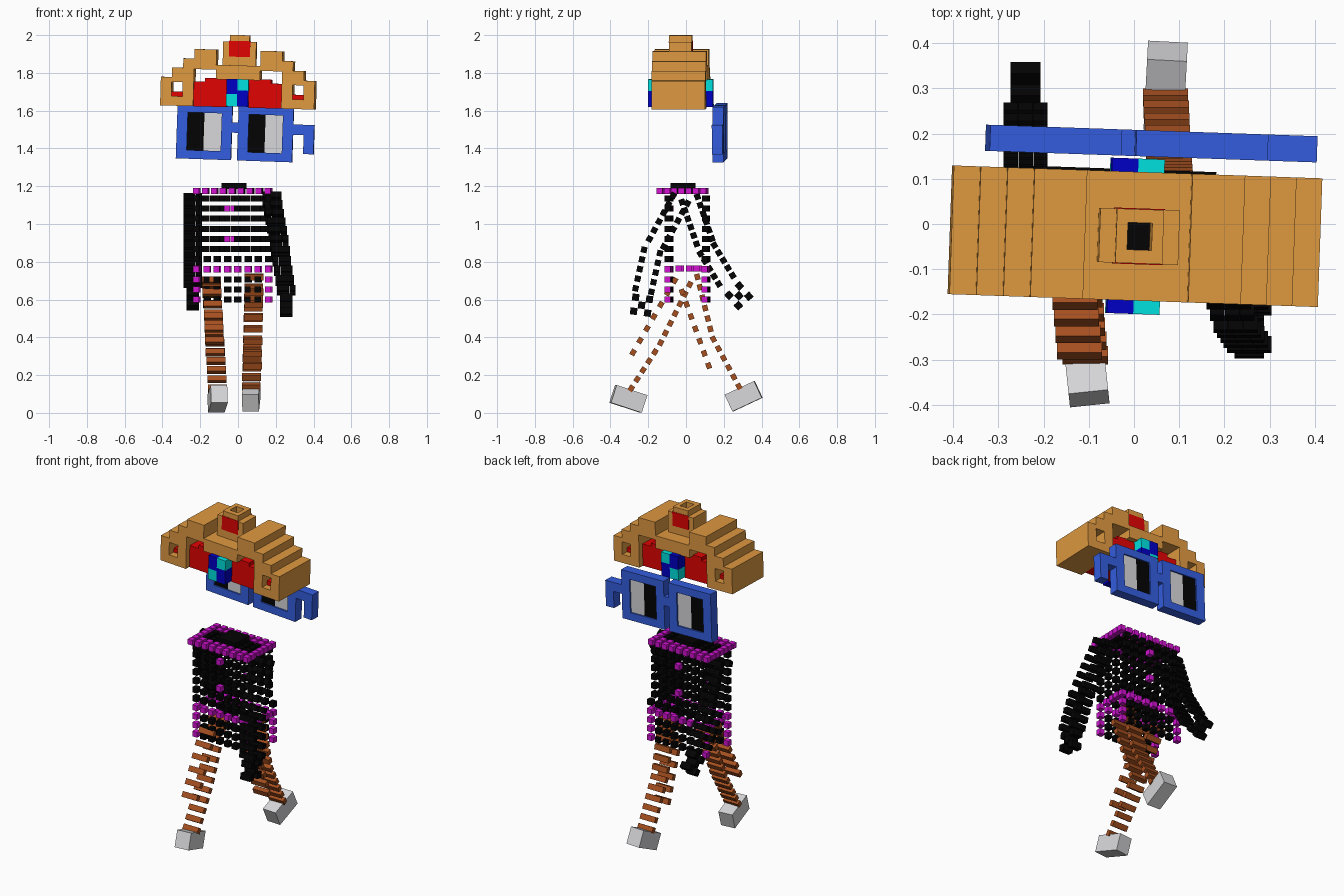
import bpy, bmesh
from math import radians, atan2
from mathutils import Matrix, Vector

if "Cube" in bpy.data.objects:
    bpy.data.objects.remove(bpy.data.objects["Cube"])


def material(name, rgb):
    m = bpy.data.materials.new(name)
    m.use_nodes = True
    m.diffuse_color = (*rgb, 1)
    bsdf = next(n for n in m.node_tree.nodes if n.type == 'BSDF_PRINCIPLED')
    bsdf.inputs["Base Color"].default_value = (*rgb, 1)
    return m


TAN = material("tan", (0.74, 0.32, 0.052))
RED = material("red", (0.76, 0.001, 0.001))
NAVY = material("navy", (0, 0, 0.56))
CYAN = material("cyan", (0, 0.76, 0.74))
BLUE = material("blue", (0.034, 0.11, 0.74))
BLACK = material("black", (0.001, 0.001, 0.001))
GREY = material("grey", (0.68, 0.68, 0.7))
RUST = material("rust", (0.38, 0.08, 0.014))
MAGENTA = material("magenta", (0.65, 0.006, 0.65))


class Part:
    """A mesh put together from coloured boxes."""

    def __init__(self, name, matrix=Matrix()):
        self.name, self.matrix = name, matrix
        self.bm, self.mats = bmesh.new(), []

    def cube(self, centre, size, mat, rot=Matrix()):
        if mat not in self.mats:
            self.mats.append(mat)
        m = Matrix.Translation(centre) @ rot @ Matrix.Diagonal((*size, 1))
        made = bmesh.ops.create_cube(self.bm, size=1, matrix=m)
        for f in {f for v in made['verts'] for f in v.link_faces}:
            f.material_index = self.mats.index(mat)

    def box(self, x0, x1, y0, y1, z0, z1, mat):
        self.cube(((x0 + x1) / 2, (y0 + y1) / 2, (z0 + z1) / 2),
                  (abs(x1 - x0), abs(y1 - y0), abs(z1 - z0)), mat)

    def finish(self):
        mesh = bpy.data.meshes.new(self.name)
        self.bm.to_mesh(mesh)
        self.bm.free()
        for m in self.mats:
            mesh.materials.append(m)
        ob = bpy.data.objects.new(self.name, mesh)
        ob.matrix_world = self.matrix
        bpy.context.collection.objects.link(ob)


def tilted(x, y, z, roll):
    return (Matrix.Translation((x, y, z)) @ Matrix.Rotation(radians(-2), 4, 'Z')
            @ Matrix.Rotation(radians(roll), 4, 'Y'))


# Hat: stepped columns, mirrored, with openings running front to back
COL, ROW, DEPTH = 0.0583, 0.0505, 0.1425
hat_frame = tilted(0, -0.027, 1.617, 1.6)
hat = Part("hat", hat_frame)
lining = Part("hat_lining", hat_frame)
columns = [(0, 0, 3), (1, 0, 1), (1, 2.5, 4), (2, 0, 5), (3, 3.9, 6),
           (4, 3.9, 6), (5, 2.9, 4.4)]
for s in (-1, 1):
    for c, low, high in columns:
        hat.box(s * (7 - c) * COL, s * (6 - c) * COL, -DEPTH, DEPTH,
                low * ROW, high * ROW, TAN)
    # centre bridge, leaving a shaft open in the middle
    hat.box(-COL, COL, s * 0.03, s * DEPTH, 2.9 * ROW, 4.4 * ROW, TAN)
    hat.box(s * 0.03, s * COL, -0.03, 0.03, 2.9 * ROW, 4.4 * ROW, TAN)
    for c, low, high, d in [(1, 1, 1.5, 0.1), (3, 0, 2.6, 0.11),
                            (4, 0, 3, 0.11), (5, 0, 2.9, 0.11)]:
        lining.box(s * (7 - c) * COL, s * (6 - c) * COL, -d, d,
                   low * ROW, high * ROW, RED)
hat.finish()
lining.finish()

# Hollow peak with red plates front and back
peak = Part("hat_peak", hat_frame @ Matrix.Translation((0.002, 0, 0)))
for s in (-1, 1):
    peak.box(s * 0.052, s * 0.088, -0.06, 0.06, 0.2, 0.348, TAN)
    peak.box(s * 0.027, s * 0.052, -0.06, 0.06, 0.2, 0.383, TAN)
    peak.box(-0.027, 0.027, s * 0.03, s * 0.06, 0.2, 0.383, TAN)
    peak.box(-0.056, 0.056, s * 0.06, s * 0.062, 0.268, 0.352, RED)
peak.finish()

# Two-colour emblem on both faces of the hat
emblem = Part("hat_emblem", hat_frame)
for s in (-1, 1):
    y0, y1 = s * 0.09, s * 0.172
    emblem.box(-COL, 0, y0, y1, 0.005, 0.07, CYAN)
    emblem.box(-COL, 0, y0, y1, 0.07, 0.15, NAVY)
    emblem.box(0, COL, y0, y1, 0.005, 0.09, NAVY)
    emblem.box(0, COL, y0, y1, 0.09, 0.15, CYAN)
emblem.finish()

# Glasses: two square frames, bridge and one side arm
glasses = Part("glasses", tilted(-0.016, 0.18, 1.483, 2))
lenses = Part("lenses", glasses.matrix)
for s in (-1, 1):
    cx, half, hole = s * 0.162, 0.146, 0.09
    for e in (-1, 1):
        glasses.box(cx + e * hole, cx + e * half, -0.029, 0.029, -half, half, BLUE)
        glasses.box(cx - hole, cx + hole, -0.029, 0.029, e * 0.1, e * half, BLUE)
    lenses.box(cx - hole, cx - 0.002, -0.02, 0.02, -0.1, 0.1, BLACK)
    lenses.box(cx - 0.002, cx + hole, -0.02, 0.02, -0.1, 0.1, GREY)
glasses.box(-0.018, 0.018, -0.029, 0.029, 0.0, 0.055, BLUE)
glasses.box(0.308, 0.365, -0.029, 0.029, 0.0, 0.055, BLUE)
glasses.box(0.365, 0.42, -0.029, 0.029, -0.1, 0.055, BLUE)
glasses.finish()
lenses.finish()

# Torso: front and back sheets of small cubes with a magenta trim
C = 0.032
torso = Part("torso", tilted(-0.028, 0.002, 0, 0))
LAST, BELT, COUNT, PITCH = 10, 7, 8, 0.0543
for i in range(LAST + 1):
    z = 1.135 - 0.0535 * i
    for y in (-0.092, 0.104):
        # upper rows of the back sheet sit half a step across
        stagger = PITCH / 2 if y > 0 and i < 6 else 0
        count = COUNT - 1 if stagger else COUNT
        for k in range(count):
            x = -0.19 + PITCH * k + stagger
            badge = i in (1, 4) and k == 3
            trim = i == BELT or (i > BELT and k in (0, COUNT - 1)) or badge
            torso.cube((x, y, z), (C, C, C), MAGENTA if trim else BLACK)
for x in (-0.19, 0.19):
    for y in (-0.035, 0.02, 0.06):
        torso.cube((x, y, 0.765), (C, C, C), MAGENTA)

# Shoulder deck with a broad magenta rim, and the collar
NX, NY = 9, 7
for i in range(NX):
    for j in range(NY):
        rim = i in (0, NX - 1) or min(j, NY - 1 - j) < 2
        torso.cube((-0.19 + 0.38 * i / (NX - 1), -0.135 + 0.23 * j / (NY - 1), 1.175),
                   (C, C, C), MAGENTA if rim else BLACK)
for i in range(4):
    for j in range(4):
        torso.cube((-0.04 + C * i, -0.065 + C * j, 1.2), (C, C, C), BLACK)
torso.finish()


def walk(path, count):
    """Evenly spaced (t, position, angle) along a path of (y, z) points."""
    pts = [Vector(p) for p in path]
    lengths = [(b - a).length for a, b in zip(pts, pts[1:])]
    for k in range(count):
        t = k / (count - 1)
        d, n = t * sum(lengths), 0
        while n < len(lengths) - 1 and d > lengths[n]:
            d -= lengths[n]
            n += 1
        step = (pts[n + 1] - pts[n]).normalized()
        yield t, pts[n] + step * d, atan2(step.y, step.x)


# Arms: paired rows of cubes, ending in a chequered hand
def arm(name, x0, x1, path, hand, turn):
    p = Part(name)
    for t, pos, ang in walk(path, 11):
        rot = Matrix.Rotation(ang, 4, 'X')
        x = x0 + (x1 - x0) * t
        for off in (-0.043, 0.043):
            for dx in (-0.033, 0, 0.033):
                shift = rot @ Vector((dx, 0, off))
                p.cube(Vector((x, pos.x, pos.y)) + shift, (C, C, C), BLACK, rot)
    rot = Matrix.Rotation(radians(turn), 4, 'X')
    for i in range(-1, 2):
        for j in range(-1, 2):
            if (i + j) % 2 == 0:
                at = Vector((x1, *hand)) + rot @ Vector((0, i * 0.037, j * 0.037))
                p.cube(at, (0.066, 0.037, 0.037), BLACK, rot)
    p.finish()


arm("left_arm", 0.18, 0.255, [(-0.03, 1.13), (-0.18, 0.855), (-0.225, 0.65)],
    (-0.235, 0.57), -8)
arm("right_arm", -0.24, -0.24, [(0.02, 1.13), (0.11, 0.87), (0.21, 0.705)],
    (0.28, 0.62), 42)


# Legs: two lines of rungs each, and a tilted block foot
def leg(name, x0, x1, short, long, foot, yaw, tilt):
    p = Part(name + "_leg")
    for path, count, reach in ((short, 7, 0.6), (long, 12, 1)):
        for t, pos, ang in walk(path, count):
            x = x0 + (x1 - x0) * t * reach
            p.cube((x, pos.x, pos.y), (0.1, C, 0.028), RUST,
                   Matrix.Rotation(ang, 4, 'X'))
    p.finish()
    f = Part(name + "_foot")
    f.cube((x1, *foot), (0.088, 0.172, 0.098), GREY,
           Matrix.Rotation(radians(yaw), 4, 'Z') @ Matrix.Rotation(radians(tilt), 4, 'X'))
    f.finish()


leg("right", -0.14, -0.108, [(-0.06, 0.7), (-0.28, 0.32)],
    [(0.02, 0.68), (-0.14, 0.36), (-0.29, 0.13)], (-0.305, 0.074), 6, -18)
leg("left", 0.085, 0.07, [(-0.02, 0.64), (0.12, 0.25)],
    [(0.06, 0.72), (0.14, 0.4), (0.28, 0.14)], (0.305, 0.088), -3, 25)
